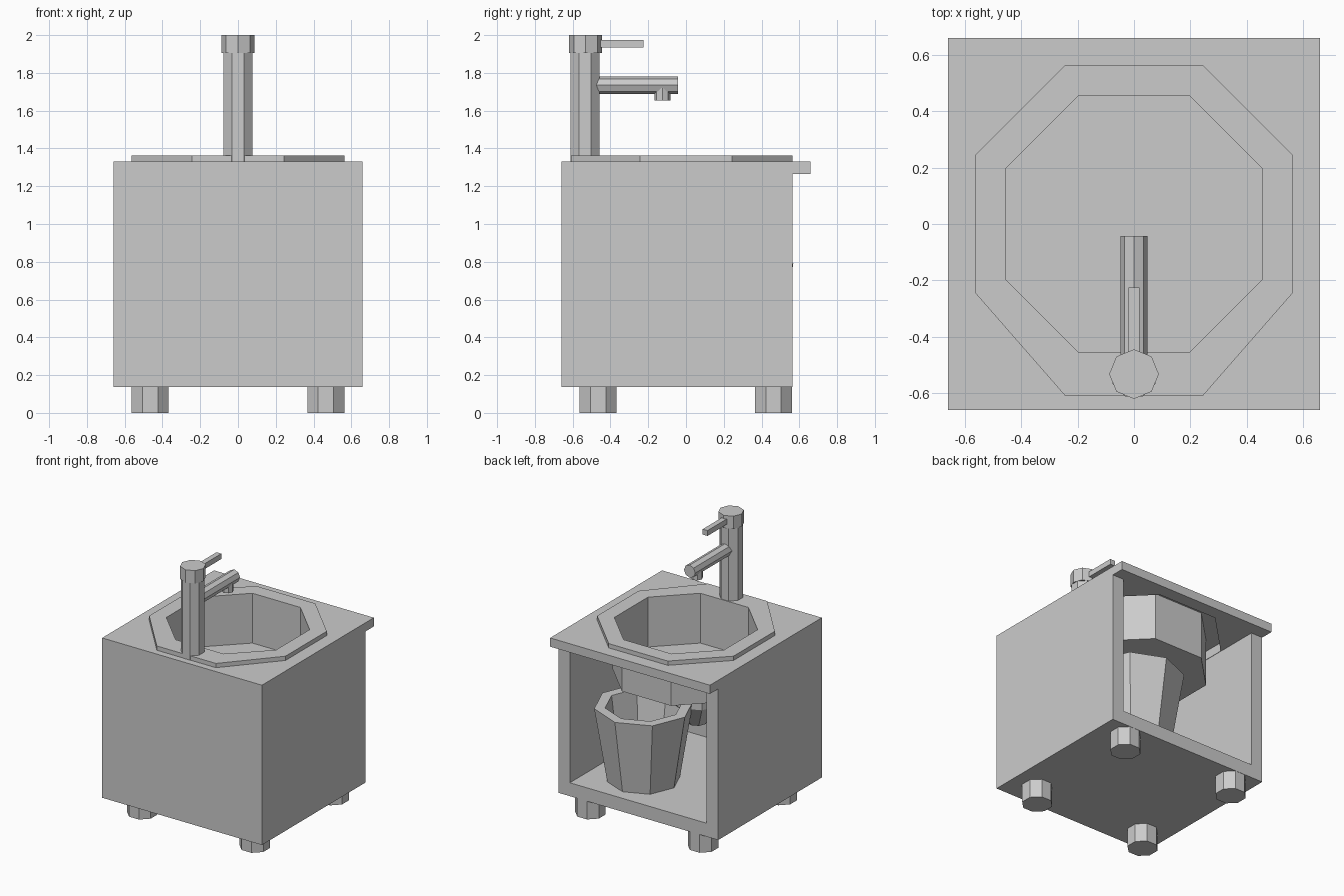
import bpy, bmesh
from math import pi, cos, sin
from mathutils import Matrix, Vector

if "Cube" in bpy.data.objects:
    bpy.data.objects.remove(bpy.data.objects["Cube"])


def finish(name, bm):
    bmesh.ops.recalc_face_normals(bm, faces=bm.faces)
    me = bpy.data.meshes.new(name)
    bm.to_mesh(me)
    bm.free()
    ob = bpy.data.objects.new(name, me)
    bpy.context.collection.objects.link(ob)
    return ob


def box(name, lo, hi):
    bm = bmesh.new()
    size = [b - a for a, b in zip(lo, hi)]
    mid = [(a + b) / 2 for a, b in zip(lo, hi)]
    bmesh.ops.create_cube(bm, size=1, matrix=Matrix.Translation(mid) @ Matrix.Diagonal((*size, 1)))
    return finish(name, bm)


def loft(name, rings, mat=Matrix()):
    """Skin a stack of equal-length point rings and cap both ends."""
    bm = bmesh.new()
    vs = [[bm.verts.new(mat @ Vector(p)) for p in r] for r in rings]
    n = len(vs[0])
    for a, b in zip(vs, vs[1:]):
        for i in range(n):
            j = (i + 1) % n
            bm.faces.new((a[i], a[j], b[j], b[i]))
    bm.faces.new(vs[0])
    bm.faces.new(vs[-1])
    return finish(name, bm)


def turned(name, centre, profile, flat=False, rot=Matrix()):
    """Eight-sided turned part from (radius, height) pairs."""
    off = pi / 8 if flat else 0
    rings = [[(r * cos(i * pi / 4 + off), r * sin(i * pi / 4 + off), z) for i in range(8)]
             for r, z in profile]
    return loft(name, rings, Matrix.Translation(centre) @ rot)


def octagon(h, k, z, front=None):
    """Clipped square: half-width h, flat half-length k, optional own front depth."""
    f = front or h
    return [(h, -k, z), (h, k, z), (k, h, z), (-k, h, z),
            (-h, k, z), (-h, -k, z), (-k, -f, z), (k, -f, z)]


def cut(ob, cutter):
    m = ob.modifiers.new("cut", 'BOOLEAN')
    m.operation = 'DIFFERENCE'
    m.solver = 'EXACT'
    m.object = cutter
    bpy.context.view_layer.objects.active = ob
    bpy.ops.object.modifier_apply(modifier=m.name)
    bpy.data.objects.remove(cutter)


# Cabinet: floor, walls, open at the back
W, T = 0.66, 0.095
cabinet = box("cabinet", (-W, -W, 0.137), (W, 0.563, 1.265))
cut(cabinet, box("cavity", (-W + T, -W + T, 0.237), (W - T, 0.8, 1.5)))

# Countertop with the sink opening
top = box("countertop", (-W, -W, 1.265), (W, W, 1.33))
cut(top, loft("opening", [octagon(0.562, 0.243, z, 0.608) for z in (1.2, 1.4)]))

# Sink: rim folding into a straight-sided basin
loft("sink", [octagon(0.466, 0.203, 0.98), octagon(0.466, 0.203, 1.33),
              octagon(0.563, 0.244, 1.33, 0.609), octagon(0.563, 0.244, 1.362, 0.609),
              octagon(0.453, 0.198, 1.362), octagon(0.453, 0.198, 0.99)])

# Drain under the basin
turned("drain", (0, -0.13, 0), [(0.07, 0.58), (0.187, 0.75), (0.187, 0.994)])

# Feet
for x in (-0.465, 0.465):
    for y in (-0.465, 0.463):
        turned("foot", (x, y, 0), [(0.106, 0), (0.106, 0.137)], flat=True)

# Tap: column, cap, spout, nozzle and lever
turned("tap_column", (0, -0.535, 0), [(0.082, 1.33), (0.082, 1.905)], flat=True)
turned("tap_cap", (0, -0.532, 0), [(0.088, 1.905), (0.088, 2.0)])
turned("tap_spout", (0, 0, 1.735), [(0.047, 0.52), (0.047, 0.043)],
       rot=Matrix.Rotation(pi / 2, 4, 'X'))
turned("tap_nozzle", (0, -0.125, 0), [(0.043, 1.655), (0.043, 1.72)])
box("tap_lever", (-0.02, -0.5, 1.935), (0.02, -0.225, 1.975))

# Bucket standing inside the cabinet
turned("bucket", (0.19, 0.228, 0), [(0.25, 0.238), (0.34, 0.79), (0.265, 0.79), (0.2, 0.3)])
